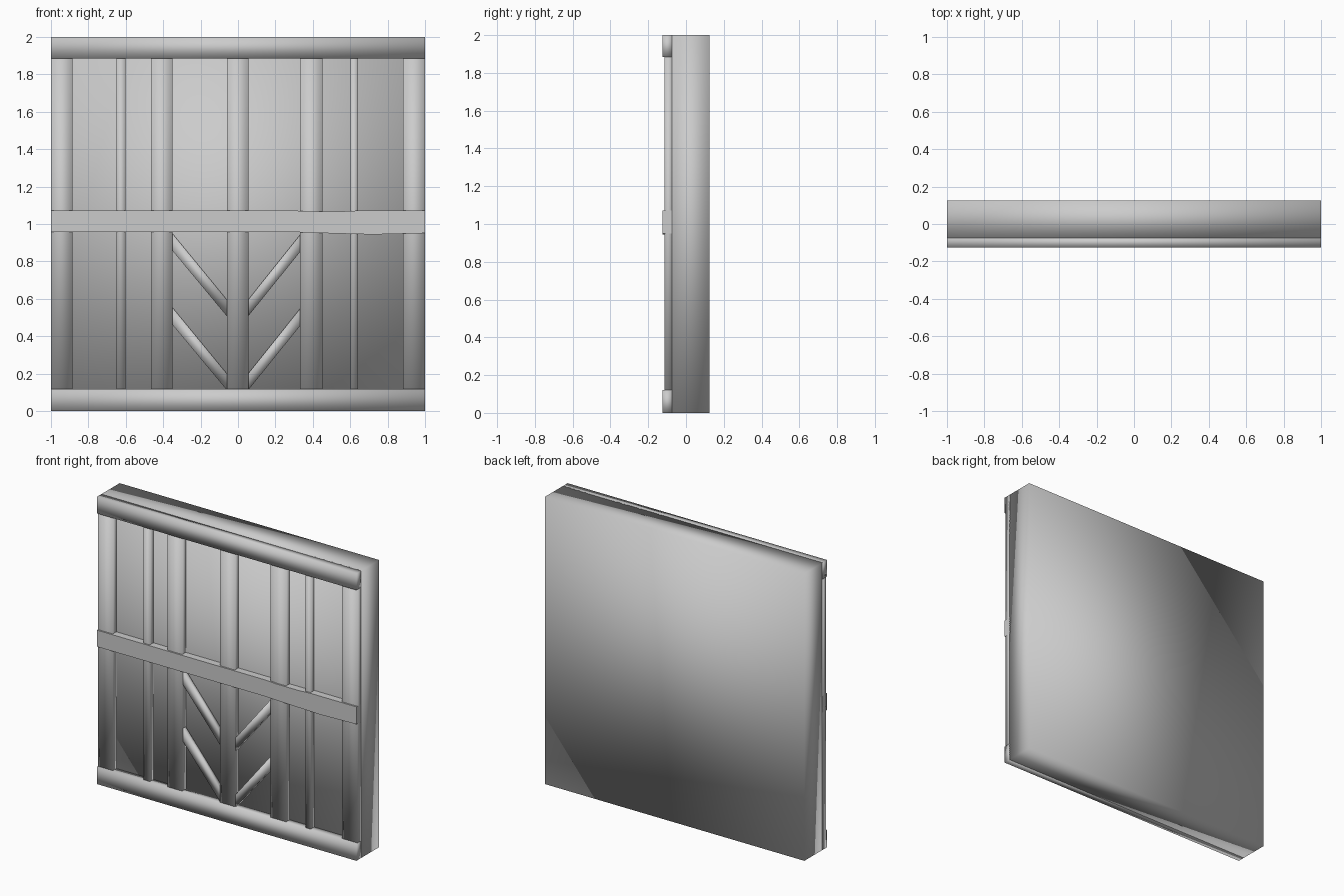
import bpy, bmesh

if "Cube" in bpy.data.objects:
    bpy.data.objects.remove(bpy.data.objects["Cube"])


def prism(name, outline, y_front, y_back):
    """Extrude an (x, z) outline from y_front to y_back."""
    bm = bmesh.new()
    front = [bm.verts.new((x, y_front, z)) for x, z in outline]
    back = [bm.verts.new((x, y_back, z)) for x, z in outline]
    bm.faces.new(front)
    bm.faces.new(back[::-1])
    n = len(outline)
    for i in range(n):
        j = (i + 1) % n
        bm.faces.new((front[i], back[i], back[j], front[j]))
    bmesh.ops.recalc_face_normals(bm, faces=bm.faces)
    mesh = bpy.data.meshes.new(name)
    bm.to_mesh(mesh)
    bm.free()
    obj = bpy.data.objects.new(name, mesh)
    bpy.context.collection.objects.link(obj)
    return obj


def box(name, x0, x1, z0, z1, y0, y1):
    obj = prism(name, [(x0, z0), (x1, z0), (x1, z1), (x0, z1)], y0, y1)
    # the source boxes are softly shaded across their corners
    obj.data.shade_smooth()
    return obj


FACE = -0.075     # front face of the wall panel
SINK = -0.07      # timbers sit slightly into the panel

# Plain wall panel
box("wall_panel", -1, 1, 0, 2, FACE, 0.125)

# Bottom and top rails
box("bottom_rail", -1, 1, 0, 0.12, -0.125, SINK)
box("top_rail", -1, 1, 1.885, 2, -0.125, SINK)

# Middle rail, slightly warped toward its right end
lower = [(-1, 0.957), (0.3, 0.957), (0.5, 0.95), (0.72, 0.944), (1, 0.951)]
upper = [(-1, 1.072), (0.3, 1.072), (0.38, 1.067), (0.55, 1.067), (0.65, 1.072), (1, 1.072)]
prism("middle_rail", lower + upper[::-1], -0.125, SINK)

# Full-height posts, wide and narrow
posts = [(-1, -0.885), (-0.65, -0.6), (-0.465, -0.35), (-0.06, 0.055),
         (0.33, 0.45), (0.6, 0.64), (0.88, 1)]
for i, (x0, x1) in enumerate(posts):
    box(f"post_{i + 1}", x0, x1, 0.001, 1.999, -0.114, SINK)

# Diagonal braces forming two chevrons on the lower half
for side, outer, inner in (("left", -0.355, -0.055), ("right", 0.335, 0.05)):
    for level, top in (("upper", 0.955), ("lower", 0.56)):
        drop = 0.0 if side == "left" else 0.008
        z_out = top - drop
        z_in = top - 0.365
        outline = [(outer, z_out), (outer, z_out - 0.092),
                   (inner, z_in - 0.088), (inner, z_in)]
        prism(f"{side}_{level}_brace", outline, -0.105, SINK).data.shade_smooth()
